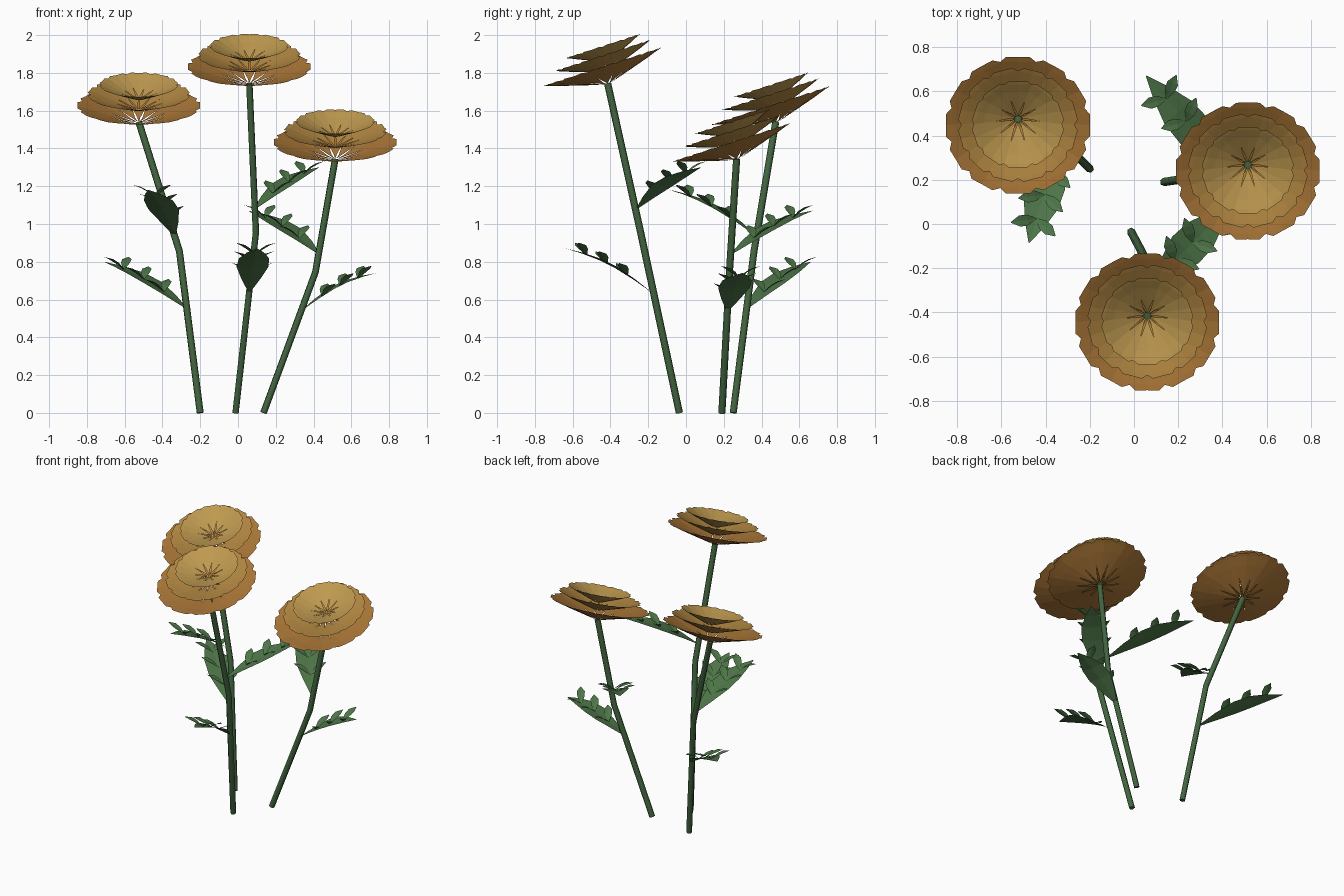
import bpy, math
from mathutils import Vector, Matrix

if "Cube" in bpy.data.objects:
    bpy.data.objects.remove(bpy.data.objects["Cube"])


def mat(name, rgb):
    m = bpy.data.materials.new(name)
    m.diffuse_color = (*rgb, 1)
    m.use_nodes = True
    m.node_tree.nodes["Principled BSDF"].inputs["Base Color"].default_value = m.diffuse_color
    return m


STEM = mat("stem_green", (0.055, 0.13, 0.05))
LEAF = mat("leaf_green", (0.075, 0.18, 0.065))
OUTER = mat("petal_outer", (0.42, 0.19, 0.04))
MIDDLE = mat("petal_middle", (0.46, 0.25, 0.055))
INNER = mat("petal_inner", (0.52, 0.32, 0.08))


def make(name, verts, faces, material):
    me = bpy.data.meshes.new(name)
    me.from_pydata([tuple(v) for v in verts], [], faces)
    me.materials.append(material)
    ob = bpy.data.objects.new(name, me)
    bpy.context.collection.objects.link(ob)
    return ob


def add_strip(verts, faces, rows):
    """Strip of rows of three points: left edge, rib, right edge."""
    o = len(verts)
    for row in rows:
        verts.extend(row)
    for i in range(len(rows) - 1):
        for j in range(2):
            a = o + 3 * i + j
            faces.append((a, a + 1, a + 4, a + 3))


# Bent six-sided stem
def stem(name, pts):
    cu = bpy.data.curves.new(name, 'CURVE')
    cu.dimensions = '3D'
    cu.bevel_depth = 0.019
    cu.bevel_resolution = 1
    cu.use_fill_caps = True
    sp = cu.splines.new('POLY')
    sp.points.add(len(pts) - 1)
    for p, co in zip(sp.points, pts):
        p.co = (*co, 1)
    cu.materials.append(STEM)
    ob = bpy.data.objects.new(name, cu)
    bpy.context.collection.objects.link(ob)
    bpy.ops.object.select_all(action='DESELECT')
    ob.select_set(True)
    bpy.context.view_layer.objects.active = ob
    bpy.ops.object.convert(target='MESH')


# One ring of petals: radius and height fractions, width relative to the ring pitch
PETAL = [(0.06, 0.0, 0.5), (0.16, 0.08, 0.55), (0.42, 0.36, 0.98),
         (0.72, 0.68, 1.07), (0.92, 0.92, 1.02), (1.0, 1.0, 0.62)]


def petal_ring(name, centre, lift, radius, height, count, phase, material):
    verts, faces = [], []
    place = Matrix.Translation(Vector(centre) + Vector((0, 0, lift))) @ Matrix.Rotation(math.radians(18), 4, 'X')
    pitch = math.tan(math.pi / count)
    for k in range(count):
        m = place @ Matrix.Rotation(2 * math.pi * (k + phase) / count, 4, 'Z')
        rows = []
        for fr, fh, fw in PETAL:
            r, h = fr * radius, fh * height
            w = r * pitch * fw
            rows.append([m @ Vector((r, -w, h + 0.06 * w)), m @ Vector((r, 0, h)),
                         m @ Vector((r, w, h + 0.06 * w))])
        add_strip(verts, faces, rows)
    make(name, verts, faces, material)


# Arched leaf blade with three pairs of raised leaflets
def leaf(name, base, tip):
    base, tip = Vector(base), Vector(tip)
    d = tip - base
    out = Vector((d.x, d.y, 0)).normalized()
    side = Vector((-out.y, out.x, 0))
    up = Vector((0, 0, 1))

    def rib(t):
        return base + d * t + up * 0.03 * math.sin(math.pi * t)

    verts, faces = [], []
    rows = []
    for t, w in [(0, 0.006), (0.2, 0.05), (0.42, 0.085), (0.62, 0.08), (0.82, 0.045), (1, 0.002)]:
        rows.append([rib(t) + side * w + up * w * 0.1, rib(t), rib(t) - side * w + up * w * 0.1])
    add_strip(verts, faces, rows)
    for t in (0.28, 0.52, 0.76):
        for s in (1, -1):
            along = (side * s * 0.105 + out * 0.05 + up * 0.065)
            across = (out * 0.9 - side * s * 0.43)
            start = rib(t)
            rows = []
            for u, w in [(0, 0.004), (0.35, 0.024), (0.65, 0.026), (1, 0.002)]:
                c = start + along * u + up * 0.012 * math.sin(math.pi * u)
                rows.append([c + across * w, c - up * w * 0.15, c - across * w])
            add_strip(verts, faces, rows)
    make(name, verts, faces, LEAF)


FLOWERS = {
    "centre": ([(-0.013, -0.035, 0), (0.095, -0.24, 0.955), (0.06, -0.415, 1.745)],
               [((0.06, -0.185, 0.64), (0.10, -0.635, 0.87)),
                ((0.09, -0.26, 1.08), (0.43, 0.08, 1.30))]),
    "left": ([(-0.2, 0.25, 0), (-0.31, 0.36, 0.855), (-0.525, 0.475, 1.54)],
             [((-0.335, 0.37, 0.94), (-0.475, -0.085, 1.18)),
              ((-0.27, 0.32, 0.55), (-0.71, 0.66, 0.80))]),
    "right": ([(0.135, 0.19, 0), (0.41, 0.23, 0.745), (0.515, 0.268, 1.345)],
              [((0.43, 0.24, 0.84), (0.055, 0.67, 1.07)),
               ((0.335, 0.22, 0.54), (0.73, 0.30, 0.74))]),
}

for key, (path, leaves) in FLOWERS.items():
    stem(key + "_stem", path)
    top = path[-1]
    petal_ring(key + "_outer_petals", top, 0.0, 0.325, 0.09, 12, 0.0, OUTER)
    petal_ring(key + "_middle_petals", top, 0.065, 0.268, 0.085, 12, 0.5, MIDDLE)
    petal_ring(key + "_inner_petals", top, 0.12, 0.205, 0.08, 10, 0.5, INNER)
    for i, (b, t) in enumerate(leaves):
        leaf(f"{key}_leaf_{i + 1}", b, t)
